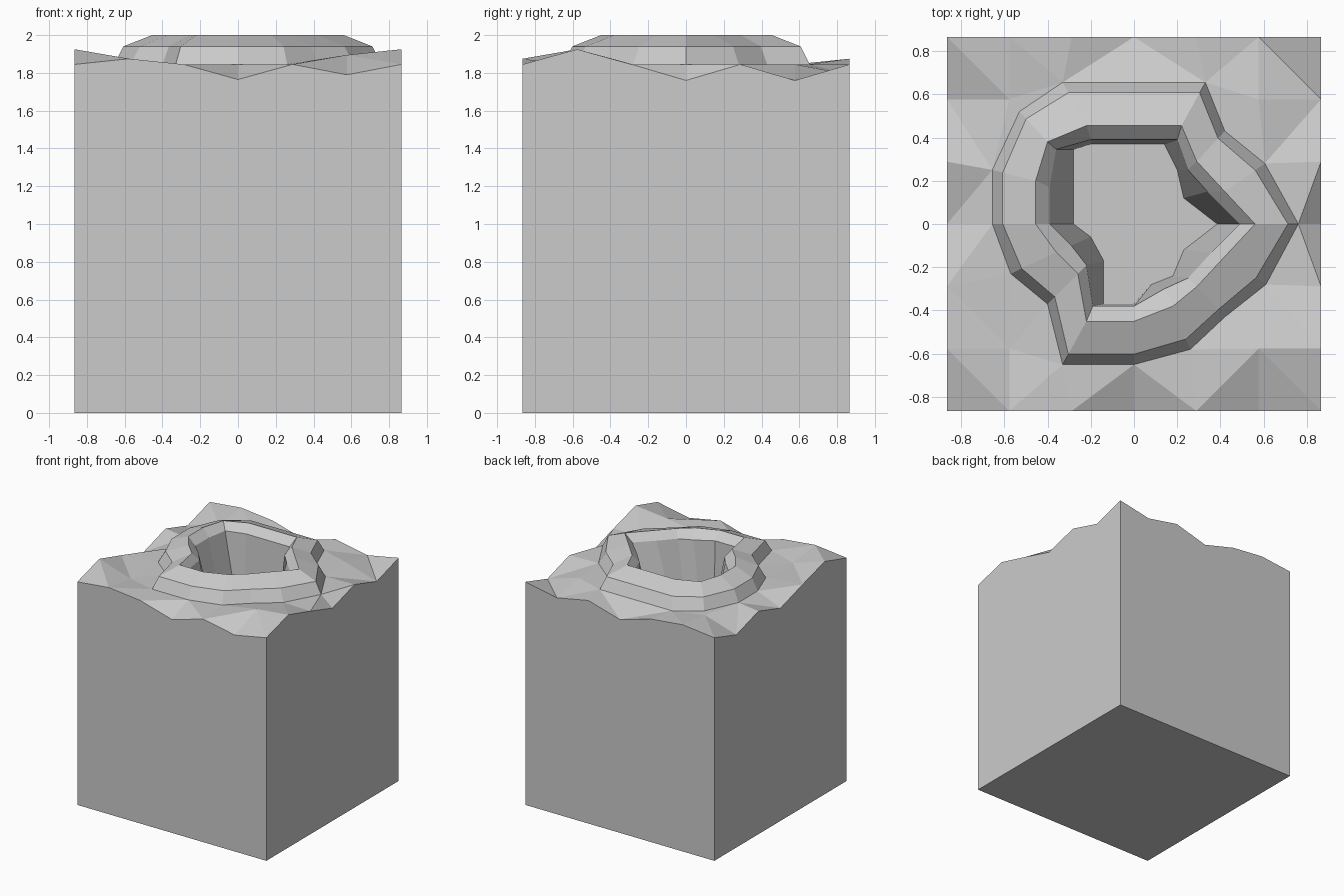
import bpy, bmesh
from mathutils import Vector
from mathutils.geometry import delaunay_2d_cdt

if "Cube" in bpy.data.objects:
    bpy.data.objects.remove(bpy.data.objects["Cube"])

S, H = 0.865, 1.845            # half width of block, ground level
PIT_Z = 1.50                   # floor of the pit

# rim and pit outlines, counter-clockwise, same point count
outer = [(.76, 0), (.605, .28), (.42, .43), (.33, .655), (-.33, .655), (-.53, .52), (-.655, .25), (-.655, 0),
         (-.57, -.23), (-.4, -.37), (-.33, -.65), (0, -.65), (.26, -.58), (.42, -.43), (.61, -.28)]
crest = [(.56, 0), (.42, .15), (.29, .29), (.22, .455), (-.22, .455), (-.4, .38), (-.455, .2), (-.455, 0),
         (-.36, -.13), (-.26, -.23), (-.22, -.45), (0, -.45), (.18, -.38), (.29, -.29), (.42, -.15)]
lip = [(.49, 0), (.34, .15), (.25, .25), (.2, .39), (-.2, .39), (-.36, .345), (-.39, .17), (-.39, 0),
       (-.29, -.1), (-.22, -.19), (-.19, -.38), (0, -.38), (.14, -.3), (.25, -.25), (.36, -.13)]
floor = [(.385, 0), (.23, .12), (.2, .25), (.14, .37), (-.2, .37), (-.28, .345), (-.28, .17), (-.28, 0),
         (-.2, -.06), (-.14, -.17), (-.14, -.37), (0, -.37), (.08, -.28), (.18, -.24), (.23, -.12)]
shoulder = [Vector(a).lerp(Vector(b), .24) for a, b in zip(outer, crest)]

# block border: opposite sides share one height profile
t = [S * (i / 3 - 1) for i in range(7)]
zx = [1.845, 1.875, 1.845, 1.765, 1.845, 1.79, 1.845]
zy = [1.845, 1.925, 1.845, 1.76, 1.845, 1.76, 1.845]
border = ([(t[i], -S, zx[i]) for i in range(6)] + [(S, t[i], zy[i]) for i in range(6)] +
          [(t[i], S, zx[i]) for i in range(6, 0, -1)] + [(-S, t[i], zy[i]) for i in range(6, 0, -1)])
k = S * 2 / 3
knolls = [(-k, -k, 1.835), (k, -k, 1.895), (k, k, H), (-k, k, H)]

bm = bmesh.new()
ground = border + knolls + [(x, y, H) for x, y in outer]
gv = [bm.verts.new(p) for p in ground]
nb, n = len(border), len(outer)
rim_ids = list(range(nb + 4, nb + 4 + n))

# terrain between border and rim
edges = [(i, (i + 1) % nb) for i in range(nb)]
res = delaunay_2d_cdt([Vector(p[:2]) for p in ground], edges, [rim_ids], 0, 1e-5)
verts_from, tris, tri_src = res[3], res[2], res[5]
for f, src in zip(tris, tri_src):
    if not src:
        bm.faces.new([gv[verts_from[i][0]] for i in f])

# rim rings going up, over and down into the pit
prev = [gv[i] for i in rim_ids]
for ring, z in ((shoulder, 1.94), (crest, 2.0), (lip, 1.94), (floor, PIT_Z)):
    cur = [bm.verts.new((p[0], p[1], z)) for p in ring]
    for i in range(n):
        j = (i + 1) % n
        bm.faces.new((prev[i], prev[j], cur[j], cur[i]))
    prev = cur
bm.faces.new(prev)

# sides and underside
c = [bm.verts.new((x, y, 0)) for x, y in ((-S, -S), (S, -S), (S, S), (-S, S))]
for s in range(4):
    top = [gv[(s * 6 + i) % nb] for i in range(7)]
    bm.faces.new([c[s], c[(s + 1) % 4]] + top[::-1])
bm.faces.new(c[::-1])
bmesh.ops.recalc_face_normals(bm, faces=bm.faces)

me = bpy.data.meshes.new("crater_block")
bm.to_mesh(me)
bm.free()
bpy.context.collection.objects.link(bpy.data.objects.new("crater_block", me))
